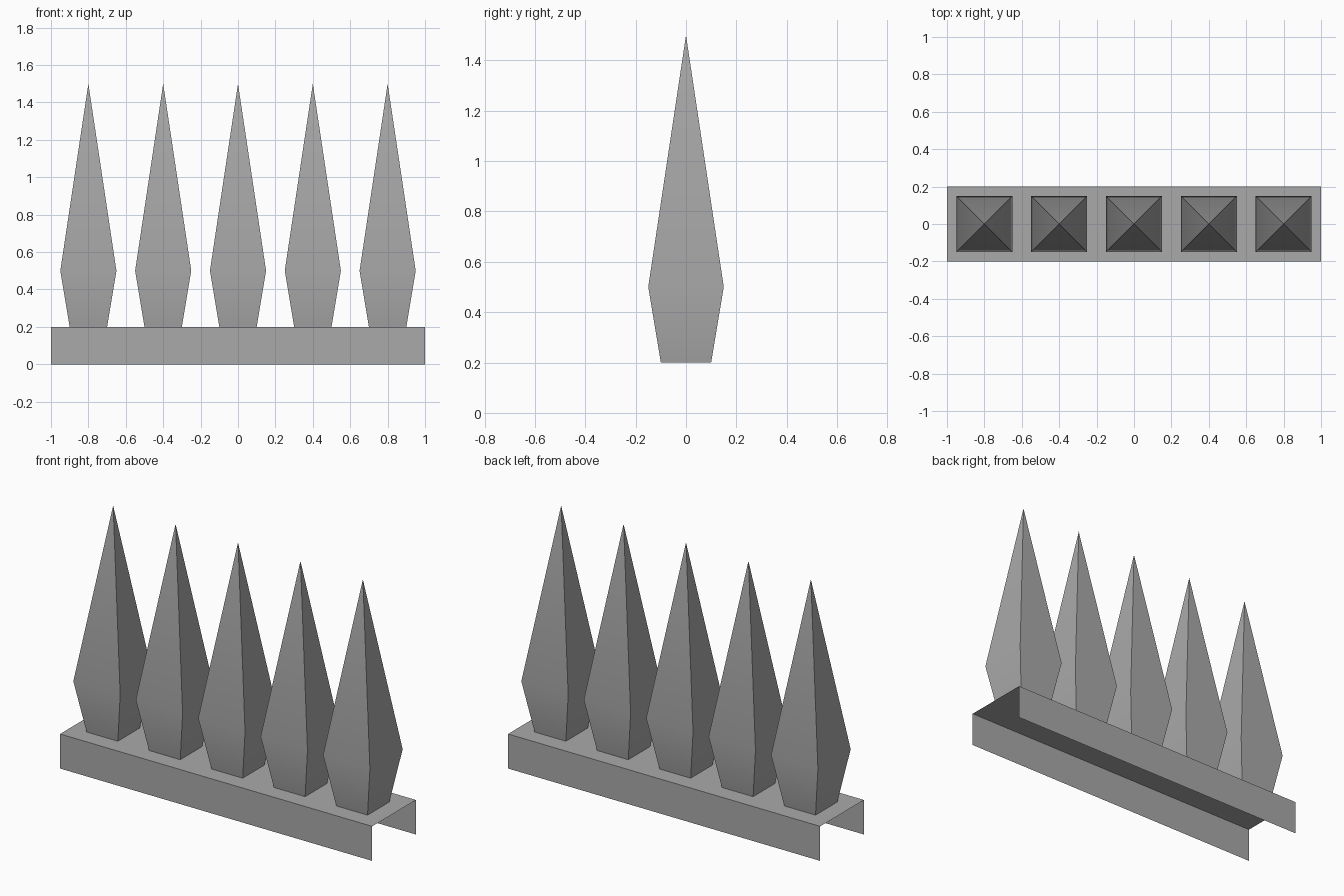
import bpy
import bmesh

cube = bpy.data.objects.get("Cube")
if cube:
    bpy.data.objects.remove(cube, do_unlink=True)

# Single plain grey
GREY = (0.4, 0.4, 0.4, 1.0)
grey = bpy.data.materials.new("grey")
grey.use_nodes = True
grey.diffuse_color = GREY
grey.node_tree.nodes["Principled BSDF"].inputs["Base Color"].default_value = GREY


def finish(name, bm):
    mesh = bpy.data.meshes.new(name)
    bm.to_mesh(mesh)
    bm.free()
    mesh.materials.append(grey)
    obj = bpy.data.objects.new(name, mesh)
    bpy.context.collection.objects.link(obj)
    return obj


def square_ring(bm, half, z):
    corners = ((-1, -1), (1, -1), (1, 1), (-1, 1))
    return [bm.verts.new((half * x, half * y, z)) for x, y in corners]


# Base rail: thin channel, open at the ends and underneath
LENGTH, HALF_WIDTH, HEIGHT = 2.0, 0.2, 0.2
bm = bmesh.new()
profile = [(-HALF_WIDTH, 0), (-HALF_WIDTH, HEIGHT), (HALF_WIDTH, HEIGHT), (HALF_WIDTH, 0)]
left = [bm.verts.new((LENGTH / 2, y, z)) for y, z in profile]
right = [bm.verts.new((-LENGTH / 2, y, z)) for y, z in profile]
for i in range(3):
    bm.faces.new((right[i], left[i], left[i + 1], right[i + 1]))
finish("base_rail", bm)

# Spike: square section that flares out, then tapers to a point
bm = bmesh.new()
foot = square_ring(bm, 0.1, HEIGHT)
belly = square_ring(bm, 0.15, 0.5)
tip = bm.verts.new((0, 0, 1.5))
for i in range(4):
    j = (i + 1) % 4
    bm.faces.new((foot[i], foot[j], belly[j], belly[i]))
    bm.faces.new((belly[i], belly[j], tip))
first = finish("spike_1", bm)
first.location.x = -0.8

# Soften the belly but keep the corner edges sharp
bpy.ops.object.select_all(action="DESELECT")
first.select_set(True)
bpy.context.view_layer.objects.active = first
bpy.ops.object.shade_smooth_by_angle()

# Row of evenly spaced spikes
for n in range(1, 5):
    spike = first.copy()
    spike.name = f"spike_{n + 1}"
    spike.location.x = -0.8 + 0.4 * n
    bpy.context.collection.objects.link(spike)
